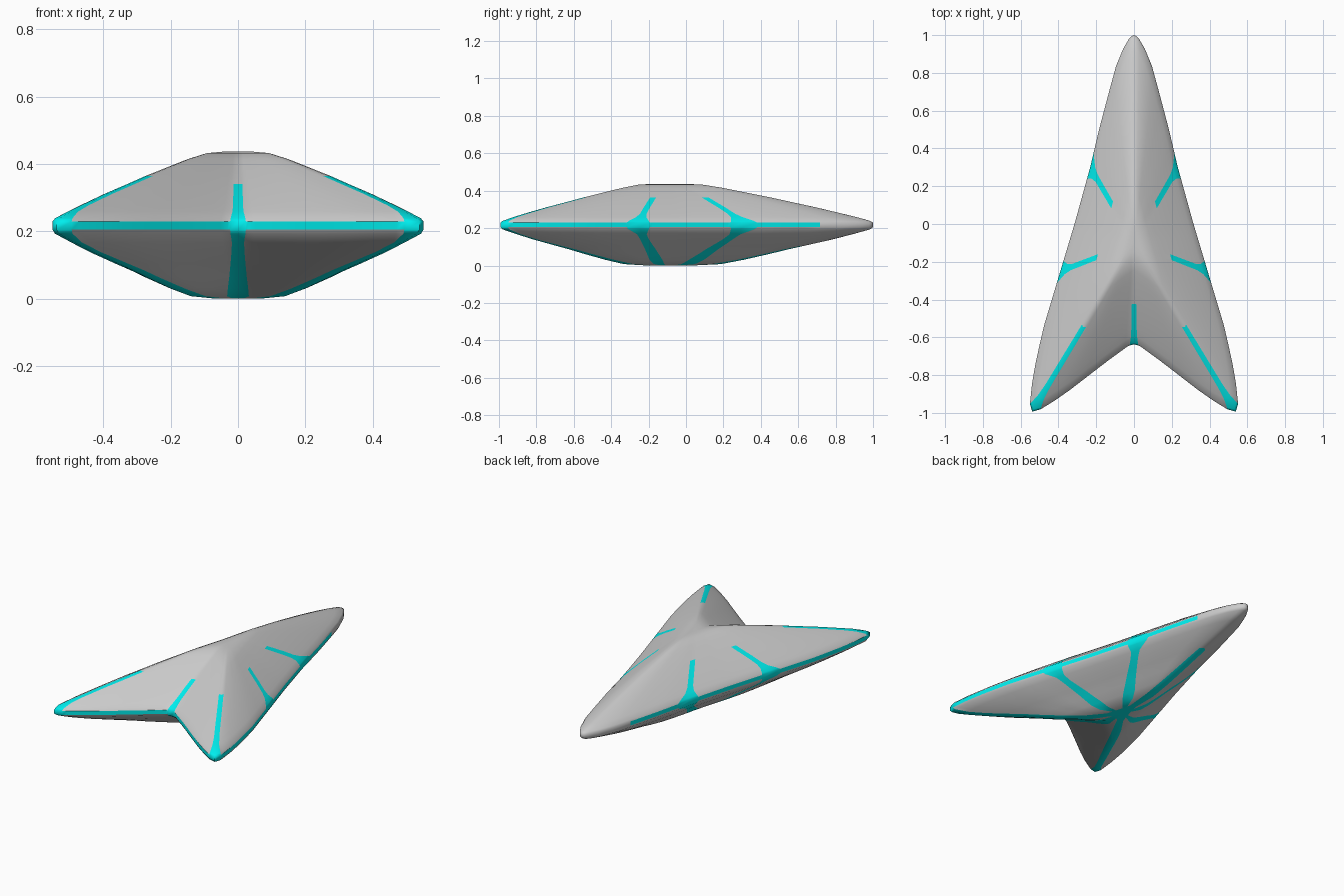
import bpy, bmesh, math

if "Cube" in bpy.data.objects:
    bpy.data.objects.remove(bpy.data.objects["Cube"])

CY, MID, H = -0.10, 0.217, 0.22      # star centre, rim height, half thickness

# Right half of the plan outline, nose to rear notch
HALF = [(0, 1), (.02, .99), (.04, .96), (.083, .88), (.135, .69), (.185, .5), (.232, .3),
        (.315, 0), (.39, -.25), (.48, -.55), (.535, -.8), (.552, -.96), (.545, -.99),
        (.525, -1), (.38, -.91), (.14, -.725), (.03, -.645), (0, -.637)]
POL = [(math.atan2(x, y - CY), x, y - CY) for x, y in HALF]

# Thickness profiles from centre (0) to rim (1)
TOP = [(0, 1), (.08, 1), (.17, .98), (.27, .9), (.37, .8), (.5, .67), (.6, .56), (.72, .43),
       (.85, .275), (.92, .19), (.985, .1), (1, .055)]
BOT = [(0, 1), (.06, 1), (.12, 1), (.26, .965), (.37, .86), (.5, .71), (.58, .61), (.66, .52),
       (.8, .36), (.9, .23), (.985, .11), (1, .055)]

# Stripes: plan target, flare at rim, inner end on top, outer end underneath
RIGHT = [((.232, .3), .035, .5, 1), ((.39, -.25), .035, .5, 1), ((.54, -.995), .018, .5, 1)]
STRIPES = [((0, 1), .0, 2, .66)] + RIGHT + [((0, -.637), .008, .6, 1)]
STRIPES += [((-p[0], p[1]), f, a, b) for p, f, a, b in reversed(RIGHT)]
ANG = [math.atan2(p[0], p[1] - CY) % (2 * math.pi) for p, *_ in STRIPES]
N = 10                               # columns between stripes


def radius(a):
    b = abs((a + math.pi) % (2 * math.pi) - math.pi)
    dx, dy = math.sin(b), math.cos(b)
    for (a0, x0, y0), (a1, x1, y1) in zip(POL, POL[1:]):
        if b <= a1 + 1e-6:
            ex, ey = x1 - x0, y1 - y0
            return (x0 * ey - y0 * ex) / (dx * ey - dy * ex)
    return -POL[-1][2]


def half_width(i, s, under):
    w = (.015 + .02 * (1 - s)) if under else (.011 + .004 * s)
    w += STRIPES[i][1] * max(0, (s - .85) / .15) ** 2
    return min(.2, w / (radius(ANG[i]) * max(s, .05)))


def columns(s, under):
    """Angles of one ring: each stripe edge and centre, then the panel up to the next stripe."""
    out = []
    for i, a in enumerate(ANG):
        j = (i + 1) % len(ANG)
        w = half_width(i, s, under)
        end = ANG[j] + (2 * math.pi if j == 0 else 0) - half_width(j, s, under)
        out += [a - w, a]
        for k in range(N):
            t = k / N
            t = t * t * (3 - 2 * t)
            out.append(a + w + (end - a - w) * t)
    return out


hull, trim = ([], []), ([], [])


def add_face(target, pts):
    verts, faces = target
    faces.append(range(len(verts), len(verts) + len(pts)))
    verts.extend(pts)


def ring(s, f, under):
    z = MID + (-MID if under else H) * f
    return [(math.sin(a) * radius(a) * s, CY + math.cos(a) * radius(a) * s, z)
            for a in columns(s, under)]


# Upper and lower shells
for profile, under in ((TOP, False), (BOT, True)):
    rings = [ring(s, f, under) for s, f in profile]
    count = len(rings[0])
    for k in range(len(rings) - 1):
        s0, s1 = profile[k][0], profile[k + 1][0]
        for c in range(count):
            d = (c + 1) % count
            i, col = divmod(c, N + 2)
            _, _, inner, outer = STRIPES[i]
            if under:
                cyan = s1 <= .12 or (col < 2 and s1 <= outer + .001)
            else:
                cyan = col < 2 and s0 >= inner - .001
            pts = [rings[k][c], rings[k + 1][c], rings[k + 1][d], rings[k][d]]
            if k == 0:
                pts = pts[:3]
            add_face(trim if cyan else hull, pts[::-1] if not under else pts)

# Rim band, glowing except around the nose
upper, lower = ring(1, .055, False), ring(1, .055, True)
# same columns on both sides of the rim
for c in range(len(upper)):
    d = (c + 1) % len(upper)
    cyan = max(upper[c][1], upper[d][1]) < .78
    add_face(trim if cyan else hull, [upper[c], upper[d], lower[d], lower[c]])


def make(name, data, color=None):
    mesh = bpy.data.meshes.new(name)
    mesh.from_pydata(data[0], [], [list(f) for f in data[1]])
    bm = bmesh.new()
    bm.from_mesh(mesh)
    bmesh.ops.remove_doubles(bm, verts=bm.verts, dist=.0002)
    for f in bm.faces:
        f.normal_update()
        # shells face away from the mid plane, rim faces outward
        c = f.calc_center_median()
        n = f.normal
        side = n.z * (c.z - MID) * 20 + n.x * c.x + n.y * (c.y - CY)
        if side < 0:
            f.normal_flip()
    bm.to_mesh(mesh)
    bm.free()
    ob = bpy.data.objects.new(name, mesh)
    bpy.context.collection.objects.link(ob)
    if color:
        mat = bpy.data.materials.new(name)
        mat.diffuse_color = color
        mat.use_nodes = True
        mat.node_tree.nodes["Principled BSDF"].inputs["Base Color"].default_value = mat.diffuse_color
        mesh.materials.append(mat)
    bpy.ops.object.select_all(action='DESELECT')
    ob.select_set(True)
    bpy.context.view_layer.objects.active = ob
    bpy.ops.object.shade_smooth_by_angle(angle=math.radians(60))


make("hull", hull)
make("light_stripes", trim, (0, .85, .85, 1))
